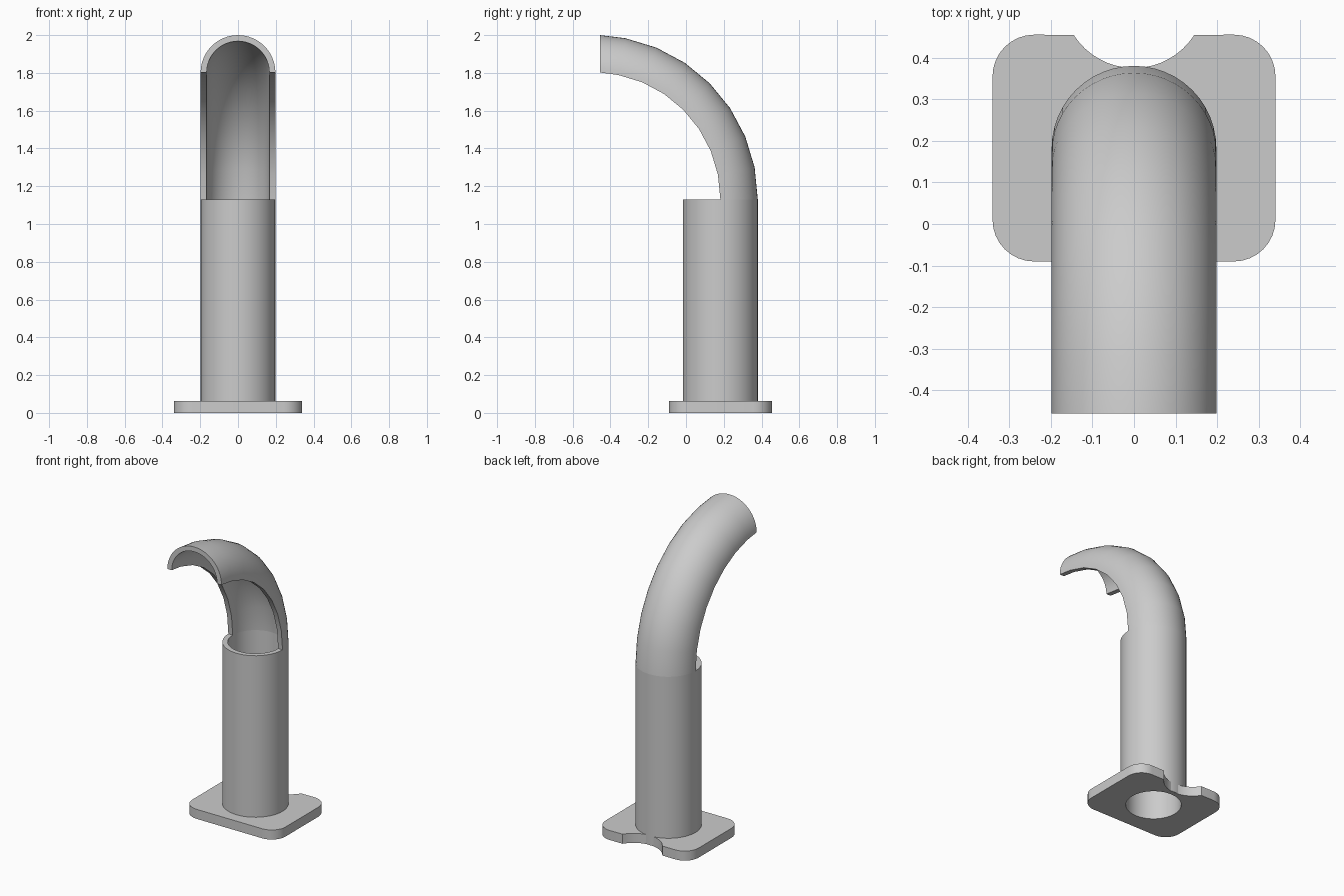
import bpy, bmesh, math
from math import sin, cos, pi, radians

if "Cube" in bpy.data.objects:
    bpy.data.objects.remove(bpy.data.objects["Cube"])

R_OUT, R_IN = 0.198, 0.166      # pipe radii
PIPE_Y = 0.182                  # pipe axis
PLATE_H, PIPE_TOP = 0.063, 1.13
BEND_R = 0.672                  # bend radius at the pipe axis
FRONT_Y = -0.455                # open end of the bend

grey = bpy.data.materials.new("grey")
grey.diffuse_color = (0.6, 0.6, 0.6, 1)
grey.use_nodes = True
grey.node_tree.nodes["Principled BSDF"].inputs["Base Color"].default_value = grey.diffuse_color


def finish(name, bm):
    bmesh.ops.recalc_face_normals(bm, faces=bm.faces)
    me = bpy.data.meshes.new(name)
    bm.to_mesh(me)
    bm.free()
    me.materials.append(grey)
    ob = bpy.data.objects.new(name, me)
    bpy.context.collection.objects.link(ob)
    bpy.ops.object.select_all(action='DESELECT')
    ob.select_set(True)
    bpy.context.view_layer.objects.active = ob
    bpy.ops.object.shade_smooth_by_angle(angle=radians(30))
    return ob


def arc(cx, cy, r, a0, a1, n):
    return [(cx + r * cos(radians(a0 + (a1 - a0) * i / n)),
             cy + r * sin(radians(a0 + (a1 - a0) * i / n))) for i in range(n + 1)]


def sweep(rings, closed):
    """Join equal rings of points into a solid; closed loops back to the first ring."""
    bm = bmesh.new()
    vs = [[bm.verts.new(p) for p in ring] for ring in rings]
    n = len(vs[0])
    pairs = list(zip(vs, vs[1:])) + ([(vs[-1], vs[0])] if closed else [])
    for a, b in pairs:
        for i in range(n):
            j = (i + 1) % n
            bm.faces.new((a[i], a[j], b[j], b[i]))
    if not closed:
        bm.faces.new(vs[0])
        bm.faces.new(vs[-1])
    return bm


# Base plate: rounded rectangle with a round notch in the back and a pipe hole
W, Y0, Y1, C = 0.34, -0.09, 0.455, 0.1
notch_r, notch_y = 0.172, 0.547
half = math.degrees(math.asin(0.145 / notch_r))
outline = (arc(W - C, Y0 + C, C, -90, 0, 8) + arc(W - C, Y1 - C, C, 0, 90, 8)
           + arc(0, notch_y, notch_r, -90 + half, -90 - half, 16)
           + arc(-W + C, Y1 - C, C, 90, 180, 8) + arc(-W + C, Y0 + C, C, 180, 270, 8))
hole = arc(0, PIPE_Y, R_IN, 0, 360, 48)[:-1]
bm = bmesh.new()
for loop in (outline, hole):
    vs = [bm.verts.new((x, y, 0)) for x, y in loop]
    for i, v in enumerate(vs):
        bm.edges.new((v, vs[(i + 1) % len(vs)]))
bmesh.ops.triangle_fill(bm, edges=bm.edges[:], use_beauty=True, use_dissolve=False)
ext = bmesh.ops.extrude_face_region(bm, geom=bm.faces[:])
bmesh.ops.translate(bm, vec=(0, 0, PLATE_H),
                    verts=[g for g in ext["geom"] if isinstance(g, bmesh.types.BMVert)])
finish("base_plate", bm)

# Upright pipe: hollow, open at both ends
section = [(R_IN, 0.001), (R_OUT, 0.001), (R_OUT, PIPE_TOP), (R_IN, PIPE_TOP)]
rings = [[(r * cos(2 * pi * k / 48), PIPE_Y + r * sin(2 * pi * k / 48), z) for r, z in section]
         for k in range(48)]
finish("upright_pipe", sweep(rings, True))

# Half-pipe bend: outer half of the pipe swept forward through a quarter turn
profile = arc(0, 0, R_OUT, 0, 180, 24) + arc(0, 0, R_IN, 180, 0, 24)
rings = []
for k in range(9):
    t = radians(90 * k / 8)
    ring = []
    for x, d in profile:
        r = BEND_R + d
        y, z = PIPE_Y - BEND_R + r * cos(t), PIPE_TOP + r * sin(t)
        ring.append((x, max(y, FRONT_Y), z))
    rings.append(ring)
finish("half_pipe_bend", sweep(rings, False))
